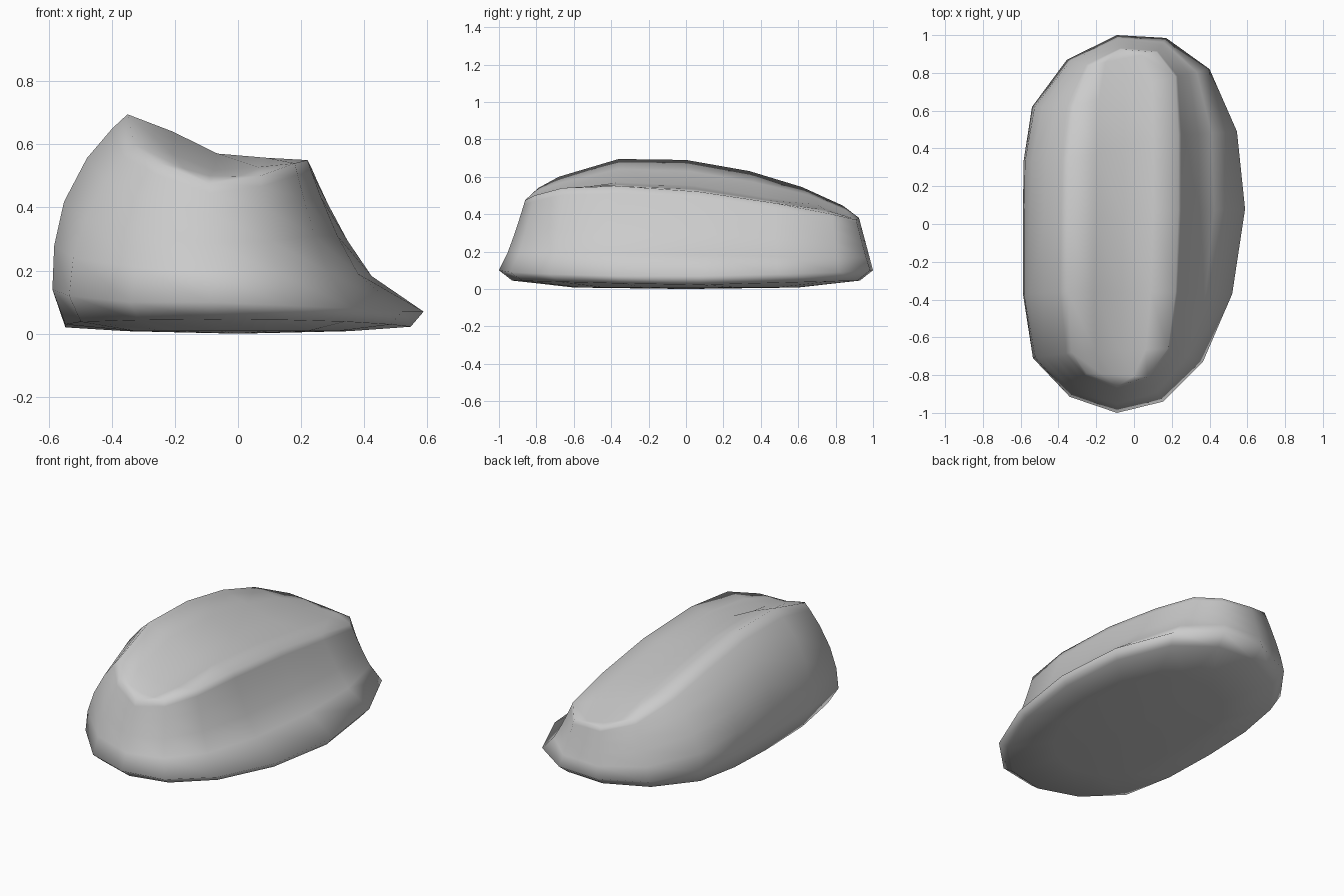
import bpy, bmesh

if "Cube" in bpy.data.objects:
    bpy.data.objects.remove(bpy.data.objects["Cube"])

# Widest outline near the ground (x, y, z), clockwise from the back
rim = [(-.09, 1, .10), (.17, .985, .10), (.40, .82, .09), (.545, .49, .08),
       (.588, .08, .07), (.52, -.37, .07), (.365, -.73, .08), (.155, -.94, .09),
       (-.09, -1, .10), (-.34, -.915, .10), (-.535, -.71, .12), (-.588, -.37, .14),
       (-.588, 0, .14), (-.585, .33, .14), (-.54, .62, .12), (-.355, .87, .10)]
# Upper crest, point for point above the rim
crest = [(-.07, .925, .38), (.12, .91, .37), (.22, .78, .40), (.235, .47, .46),
         (.235, .07, .52), (.22, -.36, .55), (.18, -.66, .54), (.07, -.81, .50),
         (-.09, -.86, .475), (-.25, -.79, .54), (-.33, -.68, .60), (-.35, -.36, .695),
         (-.345, 0, .69), (-.34, .34, .63), (-.32, .62, .545), (-.24, .84, .445)]
# Wall curvature: below 1 is hollow, above 1 bulges outward
curve = [1, .9, .7, .6, .55, .55, .6, .7, .8, 1.2, 2, 2.7, 2.7, 2.5, 2, 1.3]
N = len(rim)

bm = bmesh.new()


def ring(points):
    return [bm.verts.new(p) for p in points]


def bridge(a, b):
    for i in range(N):
        j = (i + 1) % N
        bm.faces.new((a[i], a[j], b[j], b[i]))


def wall(h):
    pts = []
    for r, c, p in zip(rim, crest, curve):
        f = h ** p
        pts.append((r[0] + (c[0] - r[0]) * f, r[1] + (c[1] - r[1]) * f,
                    r[2] + (c[2] - r[2]) * h))
    return pts


# Slightly rounded underside
under = ring([(x * .6, y * .6, .008) for x, y, z in rim])
foot = ring([(x * .93, y * .93, .02 + .025 * abs(y)) for x, y, z in rim])
bm.faces.new((bm.verts.new((0, 0, 0)), under[0], under[1]))
center = bm.verts[:][-1]
for i in range(1, N):
    bm.faces.new((center, under[i], under[(i + 1) % N]))
bridge(under, foot)

# Side walls rising to the crest
last = foot
for h in (0, .25, .5, .75, .92, 1):
    level = ring(wall(h))
    bridge(last, level)
    last = level

# Sloping top, dished between the high left ridge and the low right edge
rows = []
for k in range(1, N // 2):
    right, left = last[k], last[N - k]
    sag = .052 if 2 < k < 7 else .02
    row = [left]
    for t, s in ((.25, .35), (.5, 1), (.77, .5)):
        p = left.co.lerp(right.co, t)
        p.z -= sag * s
        row.append(bm.verts.new(p))
    rows.append(row + [right])
for a, b in zip(rows, rows[1:]):
    for i in range(4):
        bm.faces.new((a[i], a[i + 1], b[i + 1], b[i]))
for tip, row in ((last[0], rows[0]), (last[N // 2], rows[-1])):
    for i in range(4):
        bm.faces.new((tip, row[i], row[i + 1]))

bmesh.ops.recalc_face_normals(bm, faces=bm.faces[:])
for f in bm.faces:
    f.smooth = True
mesh = bpy.data.meshes.new("boulder")
bm.to_mesh(mesh)
bm.free()
boulder = bpy.data.objects.new("boulder", mesh)
bpy.context.collection.objects.link(boulder)
